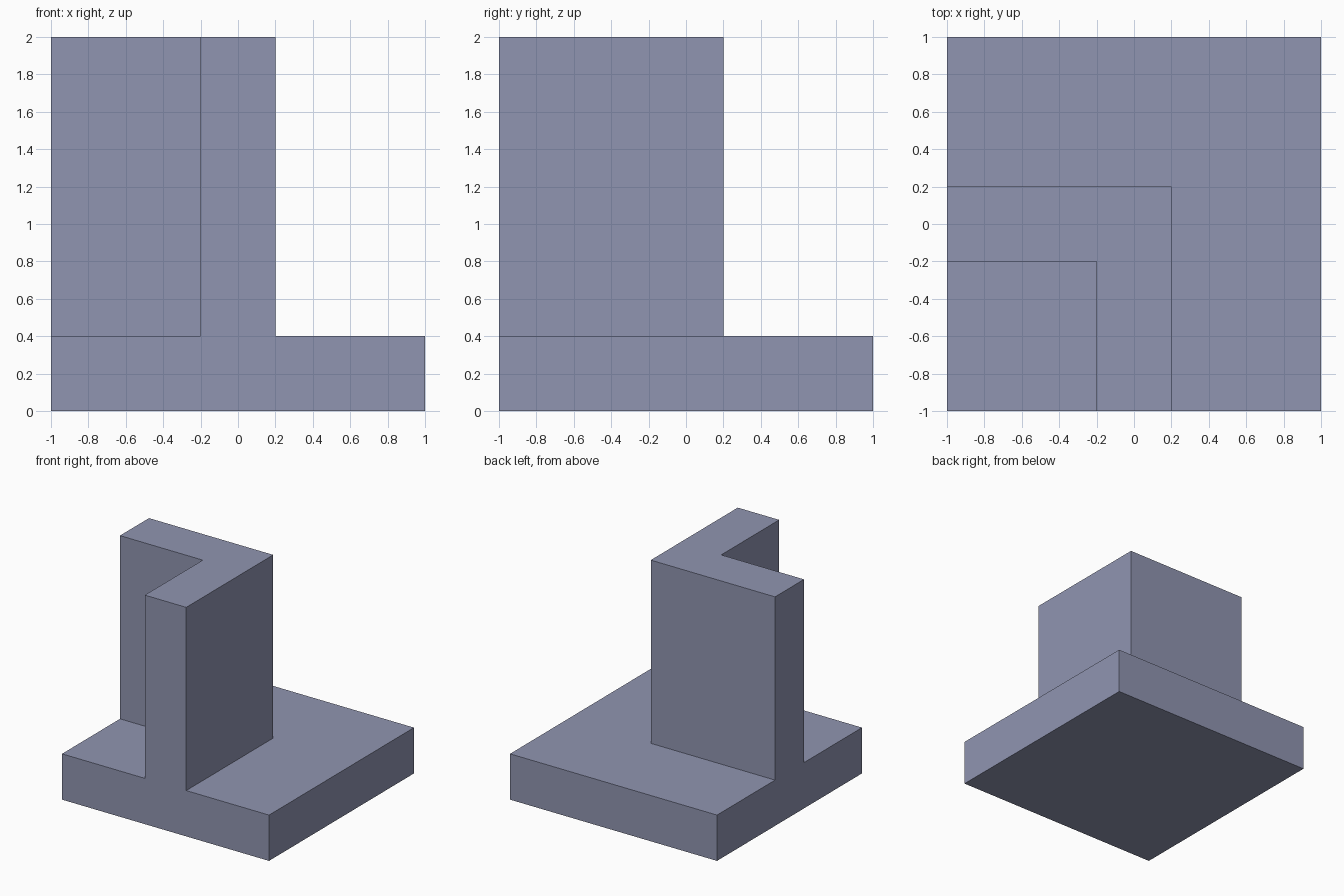
import bpy, bmesh

if "Cube" in bpy.data.objects:
    bpy.data.objects.remove(bpy.data.objects["Cube"])

# Plain slate-lavender colour
mat = bpy.data.materials.new("slate_lavender")
mat.diffuse_color = (0.28, 0.30, 0.44, 1.0)
mat.use_nodes = True
mat.node_tree.nodes["Principled BSDF"].inputs["Base Color"].default_value = mat.diffuse_color

BASE_H, TOP_H, HALF_W = 0.4, 2.0, 0.2
bm = bmesh.new()

# Square base slab
bmesh.ops.create_cube(bm, size=2)
for v in bm.verts:
    v.co.z = BASE_H if v.co.z > 0 else 0.0

# Cut the slab along the wall lines
for axis in ((1, 0, 0), (0, 1, 0)):
    for d in (-HALF_W, HALF_W):
        bmesh.ops.bisect_plane(bm, geom=bm.verts[:] + bm.edges[:] + bm.faces[:],
                               plane_co=[a * d for a in axis], plane_no=axis)


# L-shaped wall: one arm to the left edge, one arm to the front edge
def in_wall(face):
    c = face.calc_center_median()
    x, y = c.x, c.y
    return (face.normal.z > 0.5 and x < HALF_W and y < HALF_W
            and (x > -HALF_W or y > -HALF_W))


bm.normal_update()
wall = [f for f in bm.faces if in_wall(f)]
new = bmesh.ops.extrude_face_region(bm, geom=wall)["geom"]
for v in new:
    if isinstance(v, bmesh.types.BMVert):
        v.co.z = TOP_H
leftover = [f for f in wall if f.is_valid]
if leftover:
    bmesh.ops.delete(bm, geom=leftover, context='FACES')

# Merge coplanar faces into clean flat sides
bmesh.ops.recalc_face_normals(bm, faces=bm.faces[:])
bmesh.ops.dissolve_limit(bm, angle_limit=0.01, verts=bm.verts[:], edges=bm.edges[:])

mesh = bpy.data.meshes.new("base_with_corner_wall")
bm.to_mesh(mesh)
bm.free()
mesh.materials.append(mat)
obj = bpy.data.objects.new("base_with_corner_wall", mesh)
bpy.context.collection.objects.link(obj)
